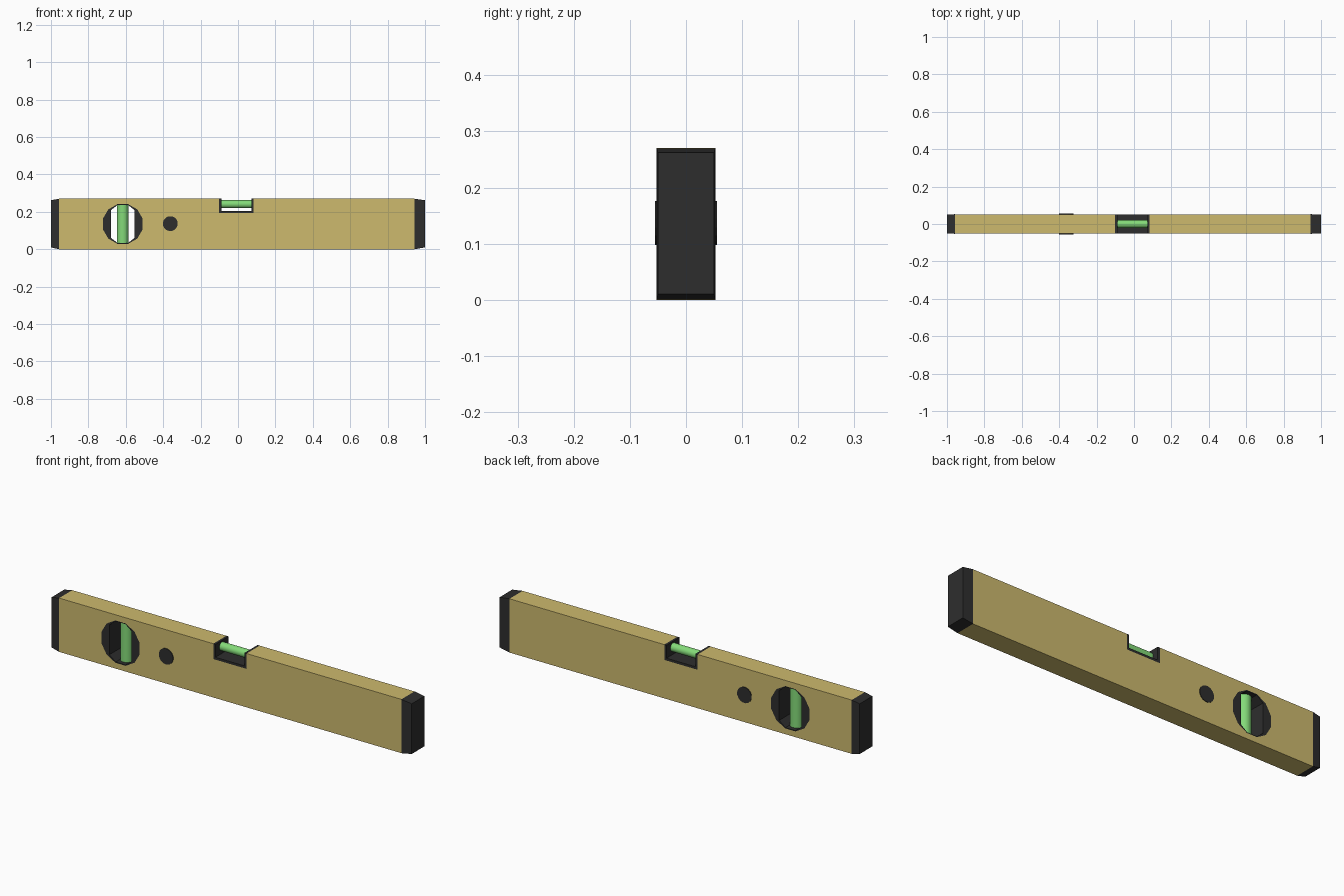
import bpy, math

if "Cube" in bpy.data.objects:
    bpy.data.objects.remove(bpy.data.objects["Cube"])


def material(name, rgb):
    m = bpy.data.materials.new(name)
    m.diffuse_color = (*rgb, 1)
    m.use_nodes = True
    m.node_tree.nodes["Principled BSDF"].inputs["Base Color"].default_value = m.diffuse_color
    return m


GOLD = material("gold_metal", (0.61, 0.49, 0.155))
BLACK = material("black_plastic", (0.027, 0.027, 0.027))
GREEN = material("green_fluid", (0.23, 0.70, 0.19))


def plate(name, loops, half_depth, mat):
    """Filled x-z outline (later loops are holes), thickened along y."""
    cu = bpy.data.curves.new(name, "CURVE")
    cu.dimensions = "2D"
    cu.fill_mode = "BOTH"
    cu.extrude = half_depth
    for pts in loops:
        sp = cu.splines.new("POLY")
        sp.points.add(len(pts) - 1)
        for p, (x, z) in zip(sp.points, pts):
            p.co = (x, z, 0, 1)
        sp.use_cyclic_u = True
        sp.use_smooth = False
    ob = bpy.data.objects.new(name, cu)
    ob.rotation_euler.x = math.pi / 2
    cu.materials.append(mat)
    bpy.context.collection.objects.link(ob)
    bpy.ops.object.select_all(action="DESELECT")
    ob.select_set(True)
    bpy.context.view_layer.objects.active = ob
    bpy.ops.object.convert(target="MESH")
    bpy.ops.object.shade_flat()
    bpy.context.object.name = name


def ngon(cx, cz, r, n, clamp=9):
    """Regular outline, flat side up, sides optionally cut at +-clamp."""
    pts = []
    for i in range(n):
        a = 2 * math.pi * (i + 0.5) / n
        x = max(-clamp, min(clamp, r * math.cos(a)))
        pts.append((cx + x, cz + r * math.sin(a)))
    return pts


def vial(name, loc, r, length, rot):
    bpy.ops.mesh.primitive_cylinder_add(vertices=24, radius=r, depth=length,
                                        location=loc, rotation=rot)
    ob = bpy.context.object
    ob.name = name
    ob.data.materials.append(GREEN)
    bpy.ops.object.shade_smooth_by_angle(angle=math.radians(40))


def end_cap(name, x_in, x_out):
    """Box that tapers towards the outer end."""
    v = []
    for x, y, z0, z1 in ((x_in, 0.0525, 0, 0.27), (x_out, 0.05, 0.01, 0.262)):
        v += [(x, -y, z0), (x, y, z0), (x, y, z1), (x, -y, z1)]
    f = [(3, 2, 1, 0), (4, 5, 6, 7)]
    f += [(i, (i + 1) % 4, (i + 1) % 4 + 4, i + 4) for i in range(4)]
    if x_out < x_in:
        f = [q[::-1] for q in f]
    me = bpy.data.meshes.new(name)
    me.from_pydata(v, [], f)
    me.materials.append(BLACK)
    bpy.context.collection.objects.link(bpy.data.objects.new(name, me))


H = 0.27
L, R = -0.957, 0.944          # ends of the metal body
N0, N1, NZ = -0.101, 0.084, 0.193   # top notch
CX, CZ = -0.616, 0.135        # round window centre
window = ngon(CX, CZ, 0.11, 12)

# metal rail with notch and round window
rail = [(L, 0), (R, 0), (R, H), (N1, H), (N1, NZ), (N0, NZ), (N0, H), (L, H)]
plate("rail_body", [rail, window], 0.052, GOLD)

# black insert around the upright vial
plate("window_insert", [window, ngon(CX, CZ, 0.106, 12, 0.062)], 0.052, BLACK)
vial("upright_vial", (CX, 0, CZ), 0.031, 0.207, (0, 0, 0))

# black U-shaped tray and lying vial in the notch
t = 0.012
tray = [(N0, NZ), (N1, NZ), (N1, H), (N1 - t, H), (N1 - t, NZ + t),
        (N0 + t, NZ + t), (N0 + t, H), (N0, H)]
plate("notch_tray", [tray], 0.052, BLACK)
vial("level_vial", ((N0 + N1) / 2, 0, 0.241), 0.021, N1 - N0 - 2 * t + 0.004,
     (0, math.pi / 2, 0))

# round button through both sides
plate("side_button", [ngon(-0.362, 0.137, 0.04, 16)], 0.055, BLACK)

# end caps
end_cap("left_end_cap", L, -1)
end_cap("right_end_cap", R, 1)
